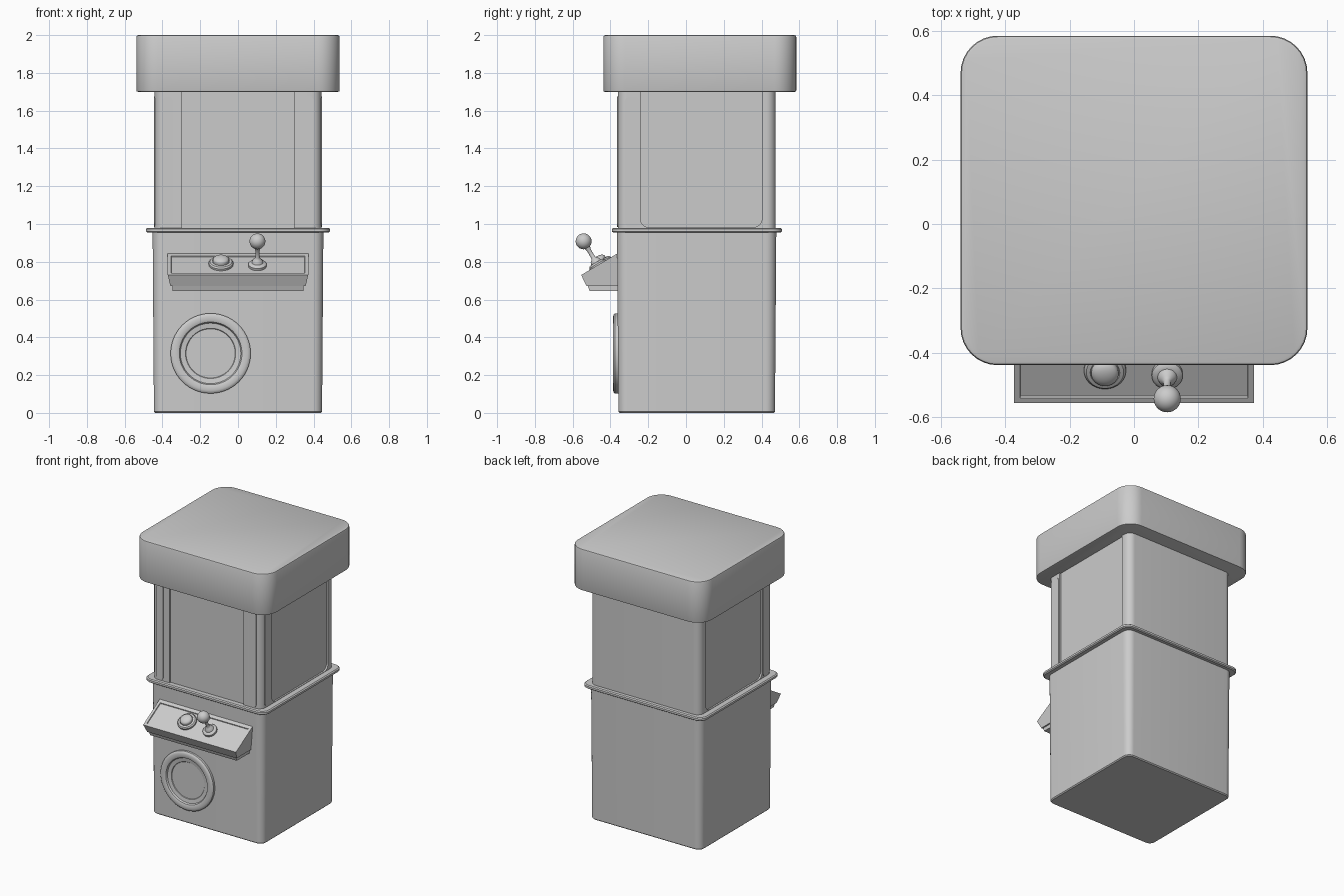
import bpy, bmesh
from math import sin, cos, pi, radians

if "Cube" in bpy.data.objects:
    bpy.data.objects.remove(bpy.data.objects["Cube"])


def finish(name, bm, angle=30):
    bmesh.ops.recalc_face_normals(bm, faces=bm.faces[:])
    me = bpy.data.meshes.new(name)
    bm.to_mesh(me)
    bm.free()
    ob = bpy.data.objects.new(name, me)
    bpy.context.collection.objects.link(ob)
    bpy.ops.object.select_all(action='DESELECT')
    ob.select_set(True)
    bpy.context.view_layer.objects.active = ob
    bpy.ops.object.shade_smooth_by_angle(angle=radians(angle))
    return ob


def rounded_rect(a0, a1, b0, b1, r, n=8):
    pts = []
    for i, (ca, cb) in enumerate([(a1 - r, b1 - r), (a0 + r, b1 - r), (a0 + r, b0 + r), (a1 - r, b0 + r)]):
        for k in range(n + 1):
            t = pi / 2 * (i + k / n)
            pts.append((ca + r * cos(t), cb + r * sin(t)))
    return pts


def skin(name, rings):
    """Closed solid through a list of equal-length point rings."""
    bm = bmesh.new()
    rows = [[bm.verts.new(p) for p in ring] for ring in rings]
    n = len(rows[0])
    for a, b in zip(rows, rows[1:]):
        for i in range(n):
            bm.faces.new((a[i], a[(i + 1) % n], b[(i + 1) % n], b[i]))
    bm.faces.new(rows[0])
    bm.faces.new(rows[-1])
    return finish(name, bm)


def tower(name, hx, y0, y1, r, levels):
    """Rounded box lofted through (inset, z) levels."""
    return skin(name, [[(x, y, z) for x, y in rounded_rect(-hx + d, hx - d, y0 + d, y1 - d, r - d)]
                       for d, z in levels])


def slab_x(name, x0, x1, y0, y1, z0, z1, r):
    return skin(name, [[(x, y, z) for y, z in rounded_rect(y0, y1, z0, z1, r)] for x in (x0, x1)])


def slab_y(name, y0, y1, x0, x1, z0, z1, r):
    return skin(name, [[(x, y, z) for x, z in rounded_rect(x0, x1, z0, z1, r)] for y in (y0, y1)])


def lathe(name, profile, loc, tilt, n=40):
    """Revolve (radius, height) points, then lean the axis toward the front."""
    bm = bmesh.new()
    vs = [bm.verts.new((r, 0, h)) for r, h in profile]
    es = [bm.edges.new(p) for p in zip(vs, vs[1:])]
    bmesh.ops.spin(bm, geom=vs + es, cent=(0, 0, 0), axis=(0, 0, 1), angle=2 * pi, steps=n)
    bmesh.ops.remove_doubles(bm, verts=bm.verts[:], dist=1e-5)
    ob = finish(name, bm, 35)
    ob.location = loc
    ob.rotation_euler.x = tilt
    return ob


def cut(ob, cutter):
    m = ob.modifiers.new('cut', 'BOOLEAN')
    m.operation, m.solver, m.object = 'DIFFERENCE', 'EXACT', cutter
    bpy.context.view_layer.objects.active = ob
    bpy.ops.object.modifier_apply(modifier=m.name)
    bpy.data.objects.remove(cutter)


# Lower cabinet, trim rim and top lid
tower('lower_cabinet', 0.452, -0.365, 0.478, 0.055,
      [(0.014, 0.0), (0.007, 0.007), (0.0, 0.96)])
tower('trim_rim', 0.487, -0.392, 0.508, 0.06,
      [(0.008, 0.954), (0, 0.96), (0, 0.974), (0.008, 0.98)])
tower('top_lid', 0.538, -0.438, 0.584, 0.115,
      [(0.008, 1.70), (0.002, 1.702), (0, 1.708), (0, 1.99), (0.003, 1.997), (0.01, 2.0)])

# Display section with recessed front and side windows
display = tower('display_section', 0.441, -0.361, 0.475, 0.05, [(0, 0.96), (0, 1.72)])
cut(display, slab_y('front_cut', -0.45, -0.349, -0.298, 0.298, 0.97, 1.80, 0.015))
for s in (-1, 1):
    cut(display, slab_x('side_cut', s * 0.429, s * 0.55, -0.242, 0.402, 0.983, 1.80, 0.045))
bpy.ops.object.select_all(action='DESELECT')
display.select_set(True)
bpy.context.view_layer.objects.active = display
bpy.ops.object.shade_smooth_by_angle(angle=radians(30))

# Light strips on the front pillars
for side, s in (('left', -1), ('right', 1)):
    a, b = sorted((s * 0.345, s * 0.40))
    slab_y(side + '_front_strip', -0.366, -0.35, a, b, 0.985, 1.675, 0.024)
    slab_x(side + '_side_strip', s * 0.43, s * 0.445, -0.325, -0.248, 0.985, 1.675, 0.03)

# Sloped control console with a sunken top panel
bm = bmesh.new()
profile = [(-0.34, 0.857), (-0.37, 0.84), (-0.555, 0.73), (-0.527, 0.672), (-0.34, 0.672)]
ends = [[bm.verts.new((s * (0.372 if z > 0.7 else 0.358), y, z)) for y, z in profile] for s in (-1, 1)]
bm.faces.new(ends[0])
bm.faces.new(ends[1])
faces = [bm.faces.new((ends[0][i], ends[0][(i + 1) % 5], ends[1][(i + 1) % 5], ends[1][i])) for i in range(5)]
bmesh.ops.recalc_face_normals(bm, faces=bm.faces[:])
bmesh.ops.inset_region(bm, faces=[faces[1]], thickness=0.026, depth=0)
bmesh.ops.inset_region(bm, faces=[faces[1]], thickness=0.003, depth=-0.006)
finish('control_console', bm)
low = [(-0.34, 0.69), (-0.527, 0.69), (-0.51, 0.645), (-0.34, 0.645)]
skin('console_underside', [[(x, y, z) for y, z in low] for x in (-0.348, 0.348)])

# Push button and joystick, both square to the slope
lean = radians(30.7)
dome = [(0.042 * cos(t * pi / 12), 0.026 + 0.02 * sin(t * pi / 12)) for t in range(7)]
lathe('push_button', [(0, -0.02), (0.065, -0.02), (0.065, 0.008), (0.058, 0.016), (0.046, 0.018),
                      (0.044, 0.014), (0.042, 0.014)] + dome, (-0.09, -0.452, 0.788), lean)
ball = [(0.042 * cos(t * pi / 24), 0.149 + 0.042 * sin(t * pi / 24)) for t in range(-9, 13)]
lathe('joystick', [(0, -0.02), (0.048, -0.02), (0.048, 0.01), (0.04, 0.018), (0.03, 0.02), (0.026, 0.032),
                   (0.017, 0.04), (0.011, 0.05), (0.011, 0.09), (0.016, 0.11)] + ball,
      (0.103, -0.466, 0.780), lean)

# Round prize chute on the front
lathe('prize_chute', [(0, -0.02), (0.212, -0.02), (0.212, 0.016), (0.206, 0.022), (0.196, 0.025), (0.176, 0.025),
                      (0.166, 0.021), (0.160, 0.01), (0.133, 0.006), (0.130, 0.002), (0, 0.002)],
      (-0.145, -0.361, 0.315), pi / 2, 56)
